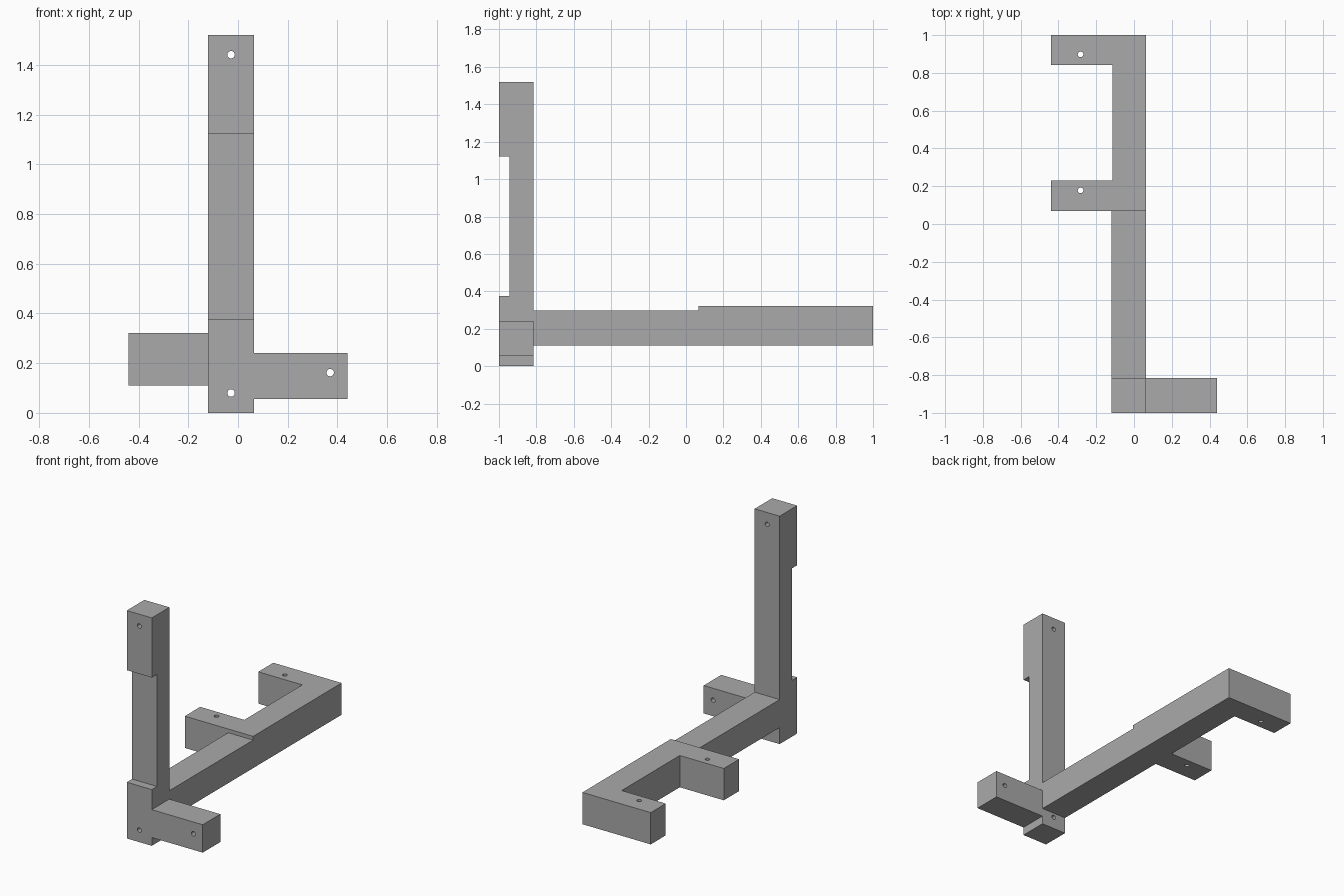
import bpy, bmesh
from mathutils import Vector, Matrix

cube = bpy.data.objects.get("Cube")
if cube:
    bpy.data.objects.remove(cube, do_unlink=True)

# Single grey material
grey = bpy.data.materials.new("plain grey")
grey.use_nodes = True
grey.diffuse_color = (0.4, 0.4, 0.4, 1)
grey.node_tree.nodes["Principled BSDF"].inputs["Base Color"].default_value = (0.4, 0.4, 0.4, 1)


def make_object(name, bm):
    bmesh.ops.recalc_face_normals(bm, faces=bm.faces)
    mesh = bpy.data.meshes.new(name)
    bm.to_mesh(mesh)
    bm.free()
    mesh.materials.append(grey)
    obj = bpy.data.objects.new(name, mesh)
    bpy.context.collection.objects.link(obj)
    return obj


def extrude_profile(name, points, offset):
    """Solid from a flat outline pushed along an offset."""
    bm = bmesh.new()
    face = bm.faces.new([bm.verts.new(p) for p in points])
    moved = bmesh.ops.extrude_face_region(bm, geom=[face], use_keep_orig=True)["geom"]
    bmesh.ops.translate(bm, vec=offset, verts=[g for g in moved if isinstance(g, bmesh.types.BMVert)])
    return make_object(name, bm)


def box(name, low, high):
    low, high = Vector(low), Vector(high)
    bm = bmesh.new()
    bmesh.ops.create_cube(bm, size=1)
    bmesh.ops.scale(bm, vec=high - low, verts=bm.verts)
    bmesh.ops.translate(bm, vec=(low + high) / 2, verts=bm.verts)
    return make_object(name, bm)


def drill(obj, centre, axis):
    """Round bolt hole right through a part."""
    bm = bmesh.new()
    bmesh.ops.create_cone(bm, cap_ends=True, segments=24, radius1=0.015, radius2=0.015, depth=0.6)
    turn = Vector((0, 0, 1)).rotation_difference(Vector(axis)).to_matrix().to_4x4()
    bmesh.ops.transform(bm, matrix=Matrix.Translation(centre) @ turn, verts=bm.verts)
    cutter = make_object(obj.name + "_hole_cutter", bm)
    cutter.hide_render = True
    cutter.hide_set(True)
    cut = obj.modifiers.new("bolt hole", "BOOLEAN")
    cut.operation = "DIFFERENCE"
    cut.solver = "EXACT"
    cut.object = cutter


right, left = -0.12, 0.064
front, rear = -1.0, -0.815
along_y = (0, 1, 0)

# Upright post with a shallow notch in its front
post_outline = [(front, 0), (rear, 0), (rear, 1.52), (front, 1.52),
                (front, 1.122), (-0.945, 1.122), (-0.945, 0.375), (front, 0.375)]
post = extrude_profile("upright_post", [(right, y, z) for y, z in post_outline], (left - right, 0, 0))
for z in (0.08, 1.441):
    drill(post, (-0.028, -0.9, z), along_y)

# Short side arm at the foot of the post
arm = box("side_arm", (left, front, 0.055), (0.44, rear, 0.241))
drill(arm, (0.371, -0.9, 0.162), along_y)

# Long beam running back from the post
box("long_beam", (right, rear, 0.11), (left, 0.068, 0.297))

# Rear bracket with two arms reaching right
inner, tip = -0.115, -0.44
bracket_outline = [(left, 0.068), (left, 1), (tip, 1), (tip, 0.842),
                   (inner, 0.842), (inner, 0.23), (tip, 0.23), (tip, 0.068)]
bracket = extrude_profile("rear_bracket", [(x, y, 0.11) for x, y in bracket_outline], (0, 0, 0.212))
for y in (0.178, 0.898):
    drill(bracket, (-0.283, y, 0.2), (0, 0, 1))
